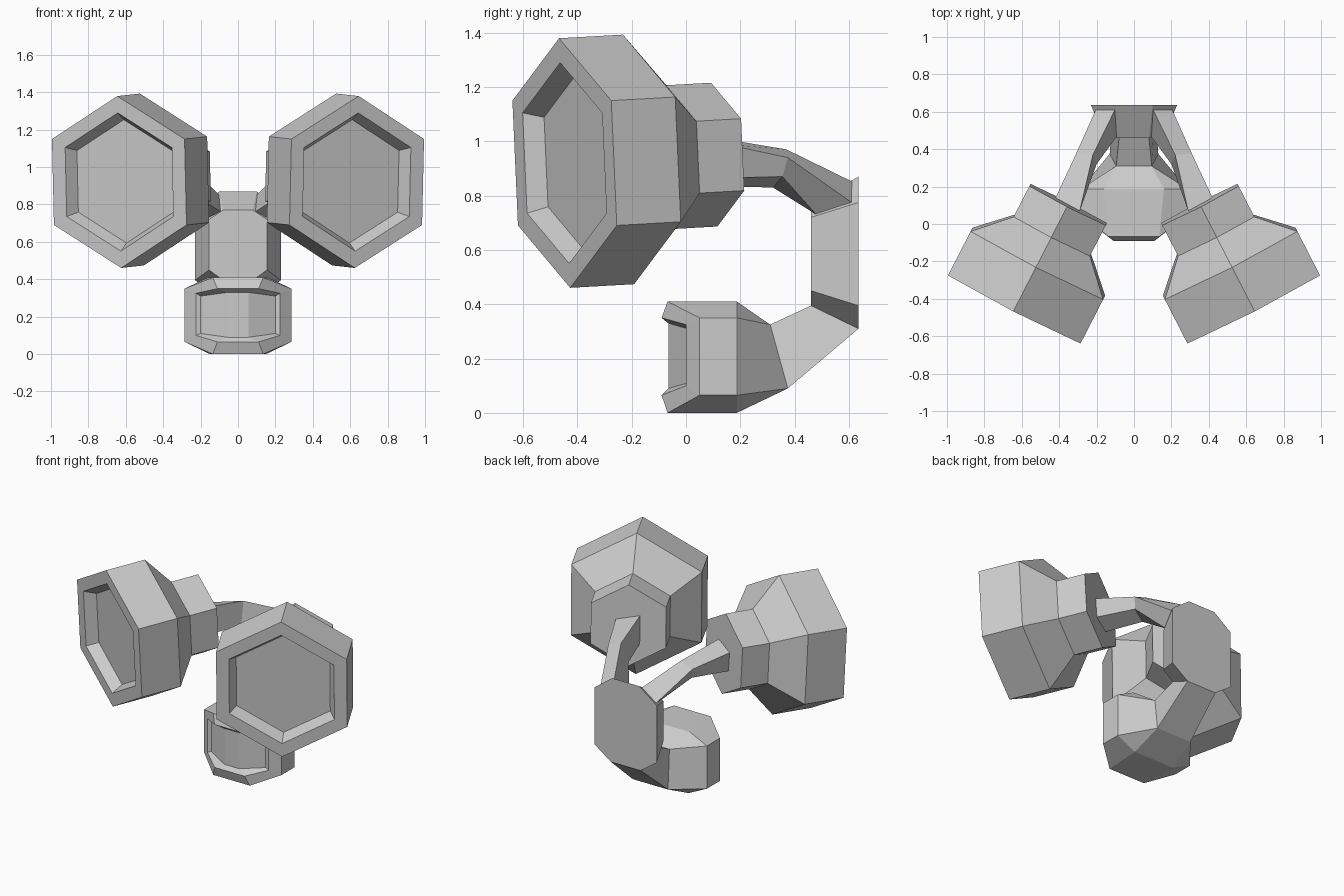
import bpy, bmesh, math
from mathutils import Vector

if "Cube" in bpy.data.objects:
    bpy.data.objects.remove(bpy.data.objects["Cube"])


def make_object(name, bm, mirror=False):
    bmesh.ops.remove_doubles(bm, verts=bm.verts[:], dist=0.0005)
    bmesh.ops.recalc_face_normals(bm, faces=bm.faces[:])
    mesh = bpy.data.meshes.new(name)
    bm.to_mesh(mesh)
    bm.free()
    ob = bpy.data.objects.new(name, mesh)
    bpy.context.collection.objects.link(ob)
    if mirror:
        ob.modifiers.new("mirror", 'MIRROR').use_axis[0] = True
    return ob


def loft(name, sections, start_caps=(), end_caps=(), mirror=False):
    """Bridge successive rings of equal point count; caps are index tuples."""
    bm = bmesh.new()
    rings = [[bm.verts.new(p) for p in s] for s in sections]
    n = len(rings[0])
    for a, b in zip(rings, rings[1:]):
        for i in range(n):
            j = (i + 1) % n
            bm.faces.new((a[i], a[j], b[j], b[i]))
    for ring, caps in ((rings[0], start_caps), (rings[-1], end_caps)):
        for cap in caps:
            bm.faces.new([ring[i] for i in cap])
    return make_object(name, bm, mirror)


def sym(*pts):
    """Right half of an eight-sided ring (top to bottom) plus its mirror."""
    return list(pts) + [(-x, y, z) for x, y, z in reversed(pts)]


FULL8 = [tuple(range(8))]
FACETED8 = [(0, 1, 2, 3), (0, 3, 4, 7), (4, 5, 6, 7)]

# Lamp heads: hexagonal rings along a tilted axis
fwd = Vector((0.457, -0.89, -0.05)).normalized()
side = Vector((0.89, 0.457, 0)).normalized()
up = side.cross(-fwd)
face_centre = Vector((0.635, -0.447, 0.92))


def hexagon(depth, radius):
    c = face_centre - fwd * depth
    return [c + radius * (side * math.sin(a) + up * math.cos(a))
            for a in (math.radians(60 * i) for i in range(6))]


profile = [(0.07, 0.33), (0, 0.37), (0, 0.46), (0.265, 0.46), (0.435, 0.265), (0.62, 0.265)]
hex_cap = [tuple(range(6))]
loft("lamp_head", [hexagon(d, r) for d, r in profile], hex_cap, hex_cap, mirror=True)

# Bent four-sided arms from the wall plate to the lamps
loft("lamp_arm", [
    [(0.10, 0.615, 0.85), (0.205, 0.61, 0.775), (0.15, 0.48, 0.73), (0.09, 0.47, 0.76)],
    [(0.22, 0.37, 0.97), (0.31, 0.375, 0.94), (0.29, 0.355, 0.87), (0.20, 0.32, 0.83)],
    [(0.29, 0.07, 1.02), (0.42, 0.14, 0.99), (0.41, 0.14, 0.865), (0.29, 0.07, 0.835)],
], [(0, 1, 2, 3)], [(0, 1, 2, 3)], mirror=True)

# Wall plate: tapered octagonal block
loft("wall_plate", [
    sym((0.08, 0.46, 0.77), (0.155, 0.46, 0.72), (0.155, 0.46, 0.45), (0.08, 0.46, 0.395)),
    sym((0.10, 0.635, 0.87), (0.23, 0.635, 0.775), (0.23, 0.635, 0.395), (0.11, 0.635, 0.31)),
], FULL8, FULL8)

# Motion sensor: faceted window, rim, body and neck up to the plate
loft("motion_sensor", [
    sym((0.055, -0.065, 0.33), (0.20, 0.005, 0.31), (0.20, 0.005, 0.11), (0.055, -0.065, 0.09)),
    sym((0.11, -0.09, 0.35), (0.225, 0.0, 0.325), (0.225, 0.0, 0.10), (0.11, -0.09, 0.065)),
    sym((0.135, -0.068, 0.41), (0.285, 0.05, 0.35), (0.285, 0.05, 0.065), (0.135, -0.068, 0)),
    sym((0.16, 0.187, 0.41), (0.285, 0.187, 0.35), (0.285, 0.187, 0.065), (0.15, 0.187, 0)),
    sym((0.095, 0.31, 0.325), (0.095, 0.31, 0.325), (0.13, 0.375, 0.09), (0.13, 0.375, 0.09)),
    sym((0.08, 0.46, 0.395), (0.08, 0.46, 0.395), (0.11, 0.635, 0.31), (0.11, 0.635, 0.31)),
], FACETED8)
